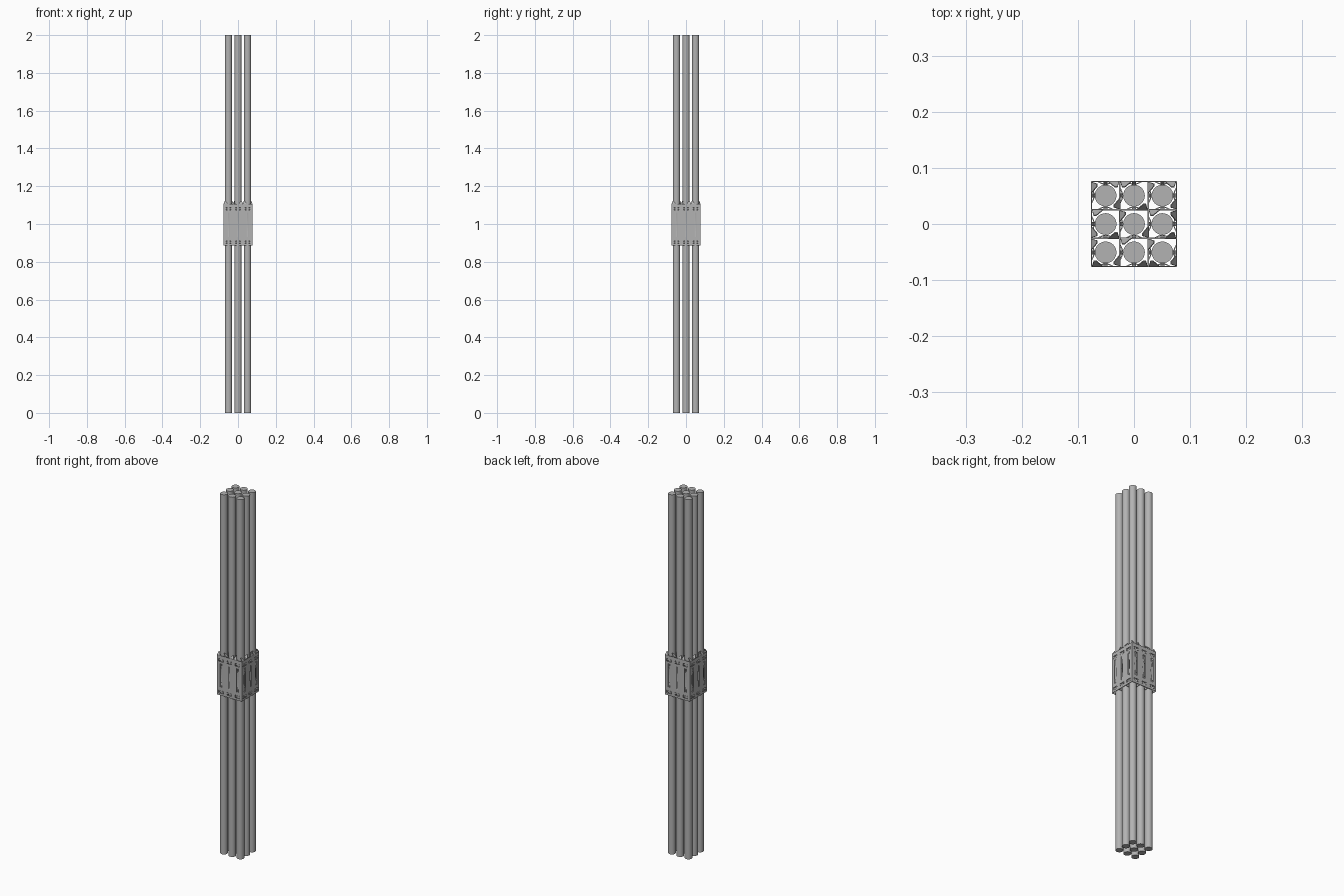
import bpy, bmesh
from math import sin, pi

cube = bpy.data.objects.get("Cube")
if cube:
    bpy.data.objects.remove(cube, do_unlink=True)

PITCH, ROD_R = 0.0506, 0.0193
HALF = 1.5 * PITCH
BOTTOM, TOP = 0.885, 1.106
SHEET, BOW = 0.002, 0.005
CELLS = [-PITCH, 0, PITCH]
SPRING = (0.93, 1.062)
DIMPLES = [(0.897, 0.911), (1.073, 1.087)]

metal = bpy.data.materials.new("grey metal")
metal.use_nodes = True
GREY = (0.45, 0.45, 0.45, 1)
metal.diffuse_color = GREY
metal.node_tree.nodes["Principled BSDF"].inputs["Base Color"].default_value = GREY


def add_object(name, bm):
    mesh = bpy.data.meshes.new(name)
    bm.to_mesh(mesh)
    bm.free()
    mesh.materials.append(metal)
    obj = bpy.data.objects.new(name, mesh)
    bpy.context.collection.objects.link(obj)
    return obj


def inside(u, z, c):
    """True where a cell has its spring window or a dimple slot."""
    du = abs(u - c)
    if du < 0.006 and SPRING[0] < z < SPRING[1]:
        return True
    return du < 0.014 and any(a < z < b for a, b in DIMPLES)


def grid_wall(name, along_x, pos, side, row):
    bm = bmesh.new()

    def face(points):
        verts = [bm.verts.new((u, pos + d, z) if along_x else (pos + d, u, z))
                 for u, z, d in points]
        bm.faces.new(verts)

    # Flat sheet with windows left open
    us = sorted([-HALF, HALF] + [c + o for c in CELLS for o in (-0.014, -0.006, 0.006, 0.014)])
    zs = [BOTTOM, *DIMPLES[0], *SPRING, *DIMPLES[1], TOP]
    for u0, u1 in zip(us, us[1:]):
        for z0, z1 in zip(zs, zs[1:]):
            if not any(inside((u0 + u1) / 2, (z0 + z1) / 2, c) for c in CELLS):
                face([(u0, z0, 0), (u1, z0, 0), (u1, z1, 0), (u0, z1, 0)])

    steps = 8
    for k, c in enumerate(CELLS):
        for i in range(steps):
            a, b = i / steps, (i + 1) / steps
            da, db = (side * BOW * sin(pi * t) for t in (a, b))
            # Tall spring bowed towards the rod
            za, zb = (SPRING[0] + t * (SPRING[1] - SPRING[0]) for t in (a, b))
            w = 0.0035
            face([(c - w, za, da), (c + w, za, da), (c + w, zb, db), (c - w, zb, db)])
            # Arched dimples above and below
            ua, ub = (c - 0.014 + t * 0.028 for t in (a, b))
            for low, high in DIMPLES:
                z0, z1 = low + 0.003, high - 0.003
                face([(ua, z0, da), (ub, z0, db), (ub, z1, db), (ua, z1, da)])
        # Bent mixing vane beside one corner of the cell
        flip = 1 if (k + row) % 2 else -1
        lean = side if abs(pos) > PITCH else flip
        corner = c + flip * PITCH / 2
        face([(corner - flip * 0.001, TOP, 0), (corner - flip * 0.021, TOP, 0),
              (corner - flip * 0.009, TOP + 0.016, lean * 0.010),
              (corner - flip * 0.004, TOP + 0.016, lean * 0.010)])

    bmesh.ops.remove_doubles(bm, verts=bm.verts, dist=0.00005)
    bmesh.ops.recalc_face_normals(bm, faces=bm.faces)
    obj = add_object(name, bm)
    solid = obj.modifiers.new("sheet thickness", "SOLIDIFY")
    solid.thickness = SHEET
    solid.offset = 0


# Crossed sheets of the spacer grid
for row in range(4):
    pos = -HALF + row * PITCH
    side = -1 if row == 3 else 1
    grid_wall(f"cross_strip_{row + 1}", True, pos, side, row)
    grid_wall(f"side_strip_{row + 1}", False, pos, side, row + 1)

# Nine long rods
for x in CELLS:
    for y in CELLS:
        bpy.ops.mesh.primitive_cylinder_add(vertices=32, radius=ROD_R, depth=2, location=(x, y, 1))
        rod = bpy.context.object
        rod.name = "rod"
        rod.data.materials.append(metal)
        bpy.ops.object.shade_smooth_by_angle()
